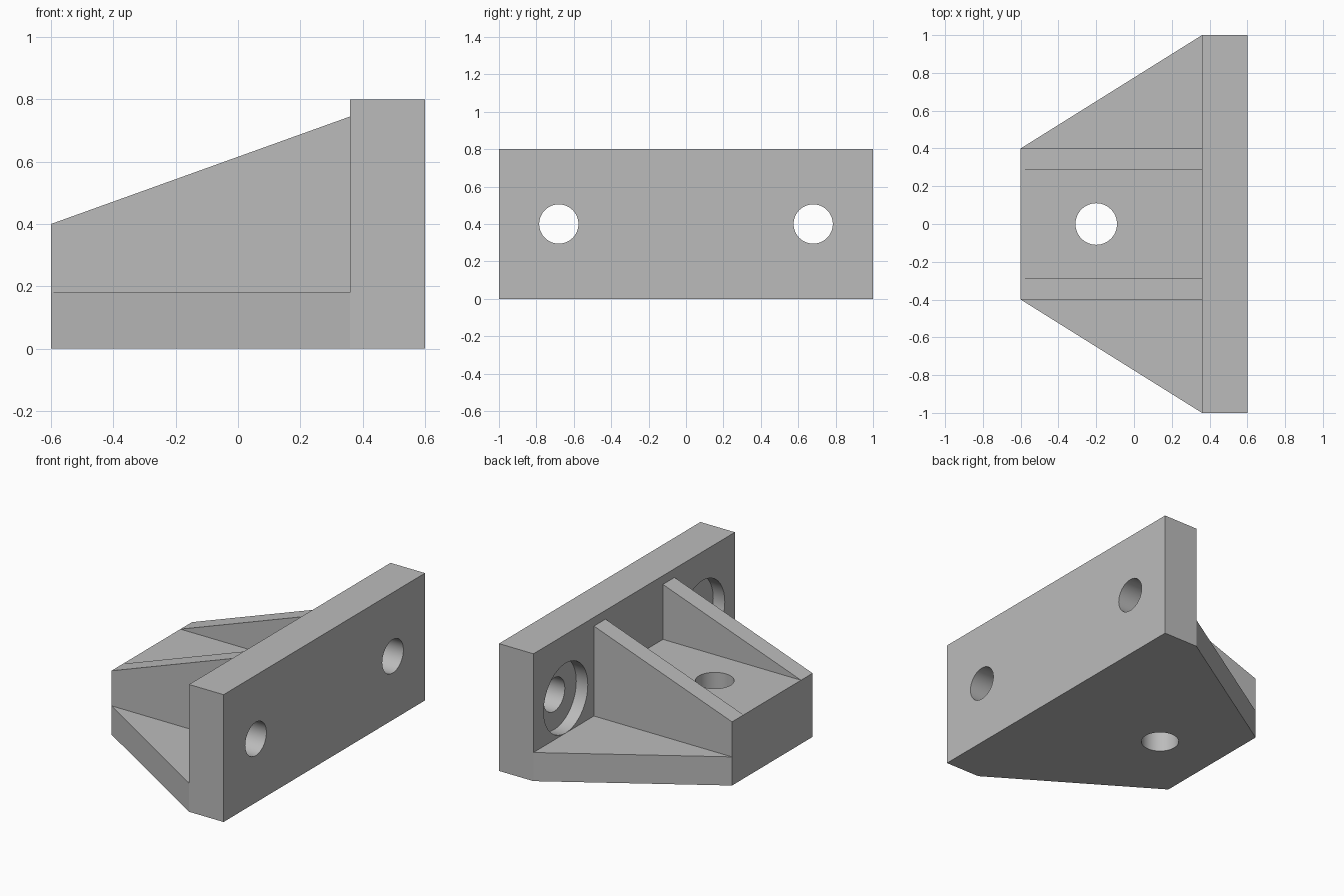
import bpy, bmesh, math
from mathutils import Matrix, Vector

if "Cube" in bpy.data.objects:
    bpy.data.objects.remove(bpy.data.objects["Cube"])

# One plain grey metal
metal = bpy.data.materials.new("grey_metal")
metal.use_nodes = True
grey = (0.5, 0.5, 0.5, 1)
metal.diffuse_color = grey
metal.node_tree.nodes["Principled BSDF"].inputs["Base Color"].default_value = grey


def finish(name, bm):
    bmesh.ops.recalc_face_normals(bm, faces=bm.faces)
    mesh = bpy.data.meshes.new(name)
    bm.to_mesh(mesh)
    bm.free()
    mesh.materials.append(metal)
    obj = bpy.data.objects.new(name, mesh)
    bpy.context.collection.objects.link(obj)
    return obj


def prism(name, outline, sweep):
    """Extrude a planar outline along the sweep vector."""
    bm = bmesh.new()
    face = bm.faces.new([bm.verts.new(p) for p in outline])
    new = bmesh.ops.extrude_face_region(bm, geom=[face])["geom"]
    verts = [g for g in new if isinstance(g, bmesh.types.BMVert)]
    bmesh.ops.translate(bm, verts=verts, vec=Vector(sweep))
    return finish(name, bm)


def cylinder(name, centre, radius, depth, along_x=False):
    turn = Matrix.Rotation(math.pi / 2, 4, "Y") if along_x else Matrix()
    bm = bmesh.new()
    bmesh.ops.create_cone(bm, cap_ends=True, segments=64, radius1=radius,
                          radius2=radius, depth=depth,
                          matrix=Matrix.Translation(centre) @ turn)
    return finish(name, bm)


def combine(target, tool, operation):
    """Apply a boolean and discard the tool."""
    tool.hide_render = True
    mod = target.modifiers.new(operation, "BOOLEAN")
    mod.operation, mod.solver, mod.object = operation, "EXACT", tool
    bpy.context.view_layer.update()
    result = target.evaluated_get(bpy.context.evaluated_depsgraph_get())
    mesh = bpy.data.meshes.new_from_object(result)
    target.modifiers.clear()
    target.data = mesh
    bpy.data.objects.remove(tool)


END, FACE, BACK = -0.6, 0.36, 0.6      # x of narrow end, plate face, plate back
HALF, CORE, INNER = 1.0, 0.4, 0.285    # half widths of plate, core, rib gap

# Tapered base running under the plate
bracket = prism("mounting_bracket",
                [(END, -CORE, 0), (FACE, -HALF, 0), (BACK, -HALF, 0),
                 (BACK, HALF, 0), (FACE, HALF, 0), (END, CORE, 0)], (0, 0, 0.18))

# Upright mounting plate
plate = prism("plate", [(FACE, -HALF, 0), (BACK, -HALF, 0),
                        (BACK, HALF, 0), (FACE, HALF, 0)], (0, 0, 0.8))
combine(bracket, plate, "UNION")

# Raised centre block
block = prism("block", [(END, -CORE, 0), (0.45, -CORE, 0),
                        (0.45, CORE, 0), (END, CORE, 0)], (0, 0, 0.4))
combine(bracket, block, "UNION")

# Sloping ribs on both edges of the block
slope = (0.745 - 0.4) / (FACE - END)
rib_top = 0.4 + slope * (0.4 - END)
for side in (-1, 1):
    y = side * CORE
    rib = prism("rib", [(END, y, 0), (0.4, y, 0), (0.4, y, rib_top), (END, y, 0.4)],
                (0, side * (INNER - CORE), 0))
    combine(bracket, rib, "UNION")

# Vertical bolt hole
combine(bracket, cylinder("bolt_hole", (-0.2, 0, 0.2), 0.11, 1), "DIFFERENCE")

# Counterbored screw holes through the plate
for side in (-1, 1):
    y = side * 0.68
    combine(bracket, cylinder("screw_hole", (0.5, y, 0.4), 0.105, 0.6, True), "DIFFERENCE")
    combine(bracket, cylinder("counterbore", (FACE, y, 0.4), 0.219, 0.16, True), "DIFFERENCE")

# Merge coplanar leftovers, then shade the bores smooth
bm = bmesh.new()
bm.from_mesh(bracket.data)
bmesh.ops.remove_doubles(bm, verts=bm.verts, dist=0.0001)
bmesh.ops.dissolve_limit(bm, angle_limit=math.radians(0.5), verts=bm.verts, edges=bm.edges)
bm.to_mesh(bracket.data)
bm.free()
bpy.ops.object.select_all(action="DESELECT")
bracket.select_set(True)
bpy.context.view_layer.objects.active = bracket
bpy.ops.object.shade_smooth_by_angle(angle=math.radians(30))
